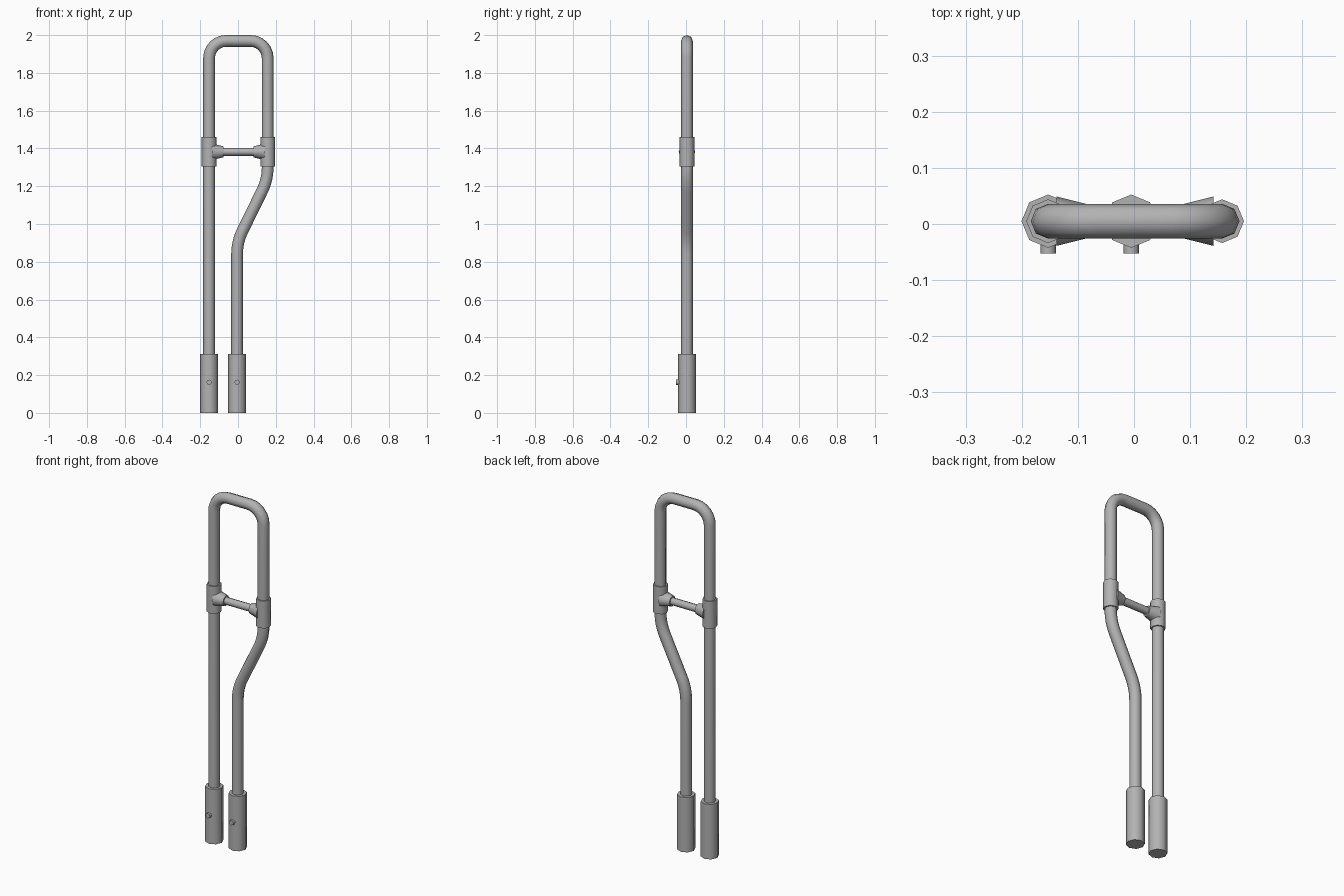
import bpy, bmesh, math
from mathutils import Vector

cube = bpy.data.objects.get("Cube")
if cube:
    bpy.data.objects.remove(cube, do_unlink=True)

steel = bpy.data.materials.new("grey_steel")
steel.use_nodes = True
GREY = (0.45, 0.45, 0.45, 1)
steel.diffuse_color = GREY
steel.node_tree.nodes["Principled BSDF"].inputs["Base Color"].default_value = GREY

SIDES = 8
Y = 0.005              # depth of the tube plane
LEFT, RIGHT, FOOT = -0.153, 0.157, -0.005
BAR_Z = 1.382


def finish(name, bm):
    """Turn a bmesh into a smooth-sided object."""
    bmesh.ops.recalc_face_normals(bm, faces=bm.faces)
    mesh = bpy.data.meshes.new(name)
    bm.to_mesh(mesh)
    bm.free()
    mesh.materials.append(steel)
    obj = bpy.data.objects.new(name, mesh)
    bpy.context.collection.objects.link(obj)
    bpy.ops.object.select_all(action='DESELECT')
    obj.select_set(True)
    bpy.context.view_layer.objects.active = obj
    bpy.ops.object.shade_smooth_by_angle(angle=math.radians(50))
    return obj


def sweep(name, path, radii):
    """Sweep an octagon along points; the side vector is kept in one plane."""
    bm = bmesh.new()
    rings = []
    for i, p in enumerate(path):
        before = (p - path[i - 1]).normalized() if i else None
        after = (path[i + 1] - p).normalized() if i < len(path) - 1 else None
        tangent = ((before or after) + (after or before)).normalized()
        mitre = 1 / tangent.dot(before or after)
        up = Vector((0, 1, 0)) if abs(tangent.y) < 0.9 else Vector((0, 0, 1))
        side = tangent.cross(up).normalized()
        ring = []
        for k in range(SIDES):
            a = math.tau * k / SIDES
            ring.append(bm.verts.new(
                p + (side * math.cos(a) * mitre + up * math.sin(a)) * radii[i]))
        rings.append(ring)
    for r0, r1 in zip(rings, rings[1:]):
        for k in range(SIDES):
            n = (k + 1) % SIDES
            bm.faces.new((r0[k], r0[n], r1[n], r1[k]))
    bm.faces.new(rings[0])
    bm.faces.new(rings[-1])
    return finish(name, bm)


def rounded(points, cuts, steps=6):
    """Replace every inner corner by a curve starting `cut` away from it."""
    path = [points[0]]
    for i, cut in enumerate(cuts, 1):
        c = points[i]
        a = c + (points[i - 1] - c).normalized() * cut
        b = c + (points[i + 1] - c).normalized() * cut
        turn = (c - a).angle(b - c)
        radius = cut / math.tan(turn / 2)
        u, v = (c - a).normalized(), (b - a)
        inward = (v - u * v.dot(u)).normalized()
        for s in range(steps + 1):
            t = turn * s / steps
            path.append(a + u * radius * math.sin(t)
                        + inward * radius * (1 - math.cos(t)))
    return path + [points[-1]]


def rod(name, start, end, r0, r1=None):
    return sweep(name, [Vector(start), Vector(end)], [r0, r1 or r0])


# Bent main tube: up one side, over the top, down and across to the inner foot
corners = [Vector((x, Y, z)) for x, z in (
    (LEFT, 0.02), (LEFT, 1.969), (RIGHT, 1.969),
    (RIGHT, 1.235), (FOOT, 0.905), (FOOT, 0.02))]
path = rounded(corners, (0.09, 0.09, 0.065, 0.065))
sweep("main_tube", path, [0.031] * len(path))

# Foot sleeves with a small locking bolt on the front
for name, x in (("outer", LEFT), ("inner", FOOT)):
    rod(name + "_foot_sleeve", (x, Y, 0), (x, Y, 0.312), 0.0475)
    rod(name + "_sleeve_bolt", (x, -0.03, 0.162), (x, -0.053, 0.162), 0.014)

# Crossbar with a tee clamp and tapered socket at each end
rod("crossbar", (LEFT, Y, BAR_Z), (RIGHT, Y, BAR_Z), 0.021)
for name, x, inward in (("right", LEFT, 1), ("left", RIGHT, -1)):
    rod(name + "_tee_clamp", (x, Y, 1.305), (x, Y, 1.46), 0.039)
    rod(name + "_tee_socket", (x + inward * 0.015, Y, BAR_Z),
        (x + inward * 0.075, Y, BAR_Z), 0.044, 0.029)
